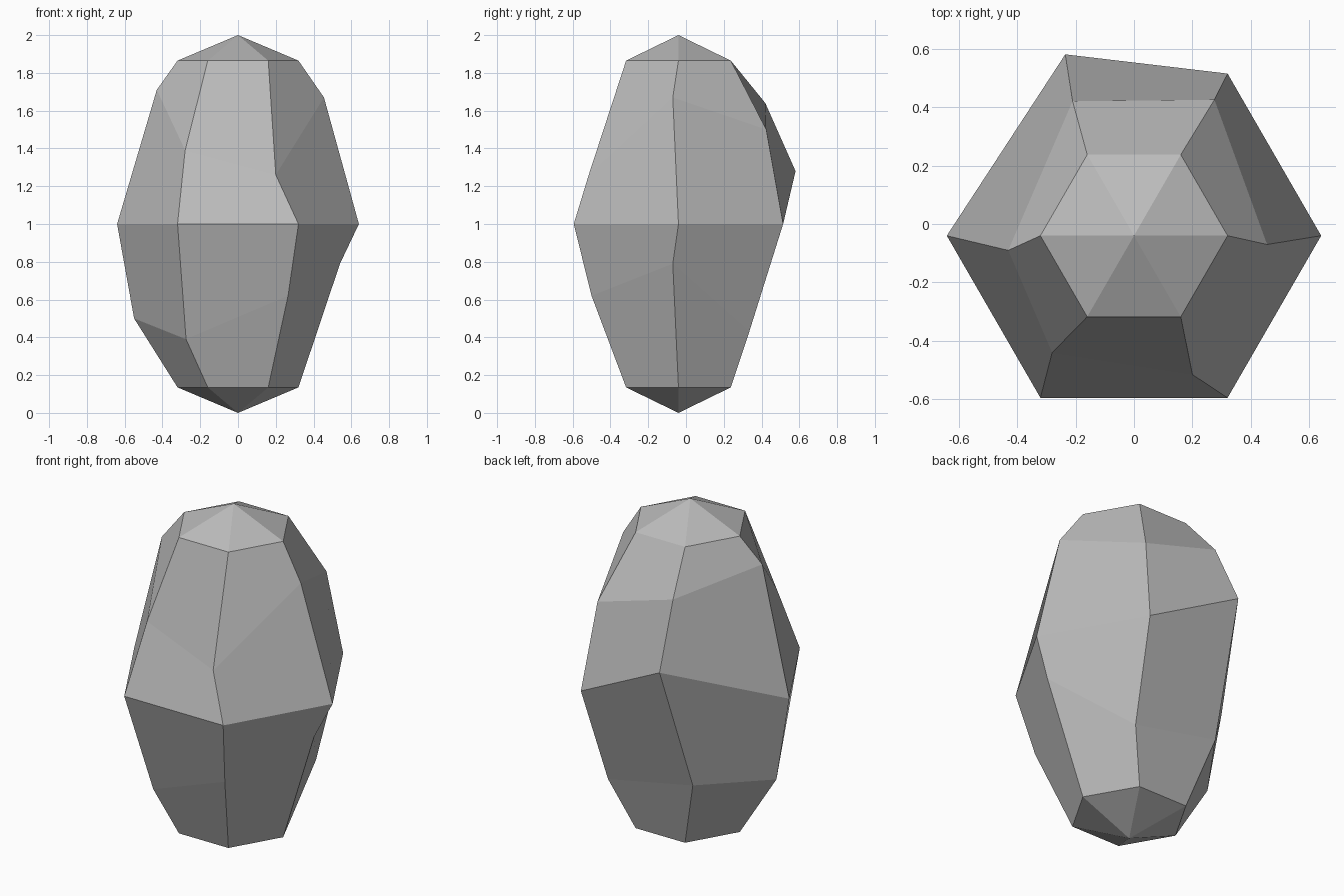
import bpy
import bmesh
from math import cos, sin, pi

cube = bpy.data.objects.get("Cube")
if cube:
    bpy.data.objects.remove(cube, do_unlink=True)

CENTRE_Y = -0.04


def hexagon(radius, z):
    """Regular six-sided ring, counter-clockwise from +x."""
    return [(radius * cos(i * pi / 3), CENTRE_Y + radius * sin(i * pi / 3), z)
            for i in range(6)]


# Stone grey
stone = bpy.data.materials.new("stone_grey")
stone.use_nodes = True
grey = (0.5, 0.5, 0.5, 1)
stone.diffuse_color = grey
stone.node_tree.nodes["Principled BSDF"].inputs["Base Color"].default_value = grey

# Widest ring, with one corner pushed up and out
waist = hexagon(0.64, 1.0)
waist[2] = (-0.235, 0.58, 1.28)

# Uneven rings that chip the shoulders and the foot
shoulder = [(0.455, -0.07, 1.67), (0.275, 0.425, 1.5), (-0.21, 0.42, 1.64),
            (-0.43, -0.09, 1.71), (-0.28, -0.44, 1.39), (0.2, -0.515, 1.26)]
foot = [(0.54, -0.07, 0.79), (0.27, 0.335, 0.43), (-0.28, 0.337, 0.54),
        (-0.55, -0.05, 0.5), (-0.275, -0.39, 0.39), (0.265, -0.5, 0.62)]
rings = [hexagon(0.32, 0.135), foot, waist, shoulder, hexagon(0.32, 1.865)]

# Skin the rings and close both ends with a low point
bm = bmesh.new()
loops = [[bm.verts.new(p) for p in ring] for ring in rings]
bottom = bm.verts.new((0, CENTRE_Y, 0))
top = bm.verts.new((0, CENTRE_Y, 2))
for i in range(6):
    j = (i + 1) % 6
    for low, high in zip(loops, loops[1:]):
        bm.faces.new((low[i], low[j], high[j], high[i]))
    bm.faces.new((bottom, loops[0][j], loops[0][i]))
    bm.faces.new((top, loops[-1][i], loops[-1][j]))
bmesh.ops.recalc_face_normals(bm, faces=bm.faces)

mesh = bpy.data.meshes.new("faceted_rock")
bm.to_mesh(mesh)
bm.free()
mesh.materials.append(stone)
rock = bpy.data.objects.new("faceted_rock", mesh)
bpy.context.collection.objects.link(rock)
